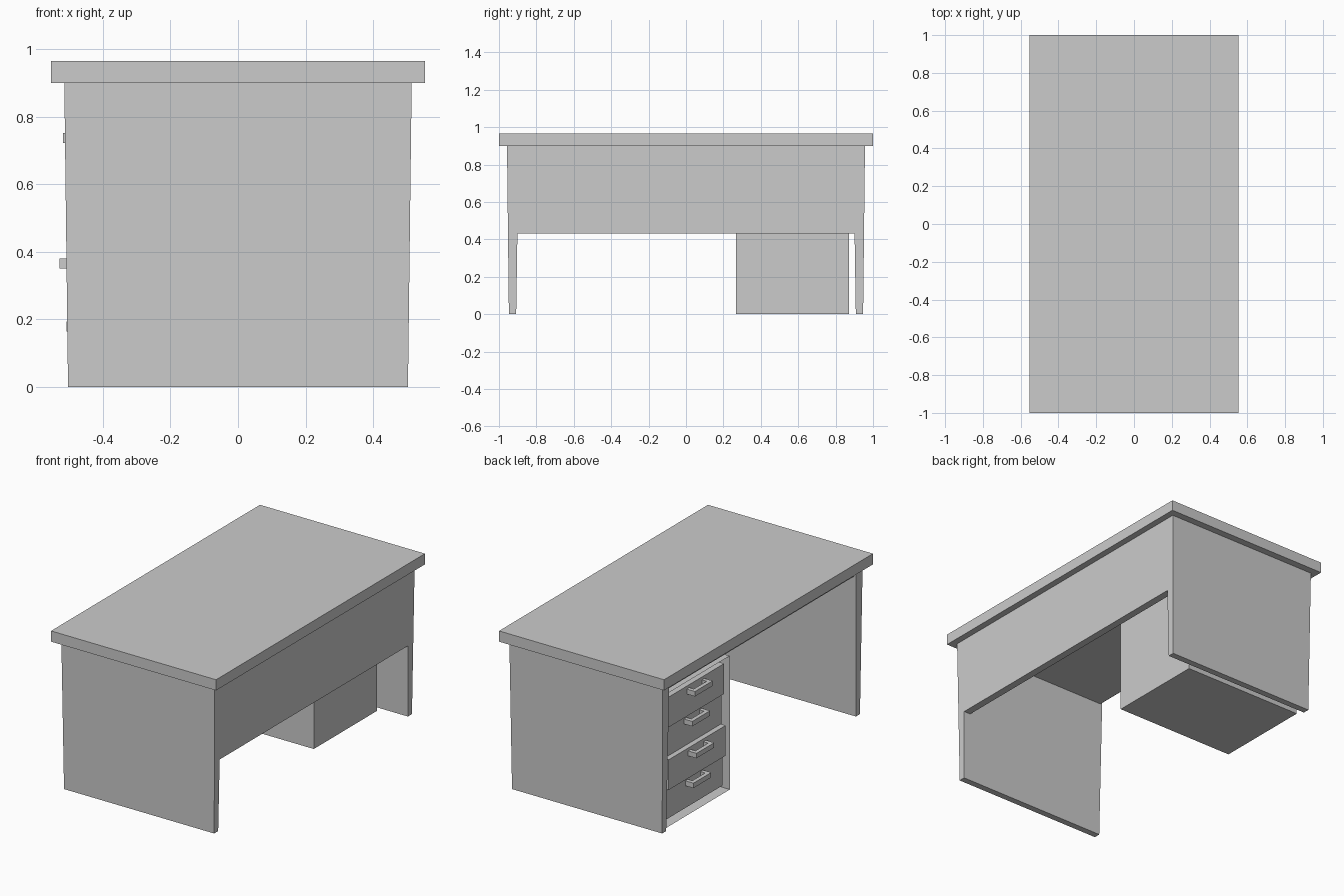
import bpy, bmesh
from mathutils import Vector

if "Cube" in bpy.data.objects:
    bpy.data.objects.remove(bpy.data.objects["Cube"])


def finish(name, bm):
    bmesh.ops.recalc_face_normals(bm, faces=bm.faces)
    mesh = bpy.data.meshes.new(name)
    bm.to_mesh(mesh)
    bm.free()
    obj = bpy.data.objects.new(name, mesh)
    bpy.context.collection.objects.link(obj)
    return obj


def block(name, bottom, top, z0, z1):
    """Six-sided block; bottom and top are (x0, x1, y0, y1), so it can taper."""
    bm = bmesh.new()
    bmesh.ops.create_cube(bm, size=1)
    for v in bm.verts:
        r = top if v.co.z > 0 else bottom
        v.co = Vector((r[v.co.x > 0], r[2 + (v.co.y > 0)], z1 if v.co.z > 0 else z0))
    return finish(name, bm)


def box(name, x0, x1, y0, y1, z0, z1):
    return block(name, (x0, x1, y0, y1), (x0, x1, y0, y1), z0, z1)


# Table top and the slab under it
box("desktop", -0.553, 0.553, -1, 1, 0.90, 0.965)
box("under_top_slab", -0.50, 0.49, -0.90, 0.90, 0.853, 0.90)

# Tapered end panels, mirrored across y
end = block("end_panels", (-0.503, 0.503, 0.908, 0.947),
            (-0.514, 0.514, 0.894, 0.957), 0, 0.90)
mirror = end.modifiers.new("mirror", 'MIRROR')
mirror.use_axis = (False, True, False)

# Modesty panel, flush with the end panels
block("modesty_panel", (0.463, 0.508, -0.902, 0.902),
      (0.466, 0.514, -0.90, 0.90), 0.432, 0.90)

# Drawer cabinet: a box with its -x face inset and pushed in
FRONT, Y0, Y1 = -0.48, 0.266, 0.872
cabinet = box("drawer_cabinet", FRONT, 0.322, Y0, Y1, 0, 0.81)
bm = bmesh.new()
bm.from_mesh(cabinet.data)
face = min(bm.faces, key=lambda f: f.calc_center_median().x)
bmesh.ops.inset_region(bm, faces=[face], thickness=0.028)
bmesh.ops.translate(bm, verts=face.verts, vec=(0.76, 0, 0))
bm.to_mesh(cabinet.data)
bm.free()


def handle(name, x, y, z):
    """U-shaped pull whose two legs meet the drawer face at x."""
    w, t, d, h = 0.085, 0.024, 0.055, 0.03
    profile = [(0, -w), (-d, -w), (-d, w), (0, w), (0, w - t),
               (t - d, w - t), (t - d, t - w), (0, t - w)]
    bm = bmesh.new()
    f = bm.faces.new([bm.verts.new((x + px, y + py, z - h / 2)) for px, py in profile])
    ext = bmesh.ops.extrude_face_region(bm, geom=[f])["geom"]
    bmesh.ops.translate(bm, vec=(0, 0, h),
                        verts=[g for g in ext if isinstance(g, bmesh.types.BMVert)])
    return finish(name, bm)


# Drawers from bottom to top, each open by a slightly different amount
PITCH = 0.186
for i, x in enumerate((-0.453, -0.445, -0.473, -0.463)):
    if i in (1, 2):
        x = (-0.473, -0.445)[i - 1]
    z = 0.029 + i * PITCH
    box(f"drawer_{i + 1}", x, 0.26, Y0 + 0.03, Y1 - 0.03, z, z + PITCH - 0.003)
    handle(f"drawer_handle_{i + 1}", x, (Y0 + Y1) / 2, z + 0.15)
